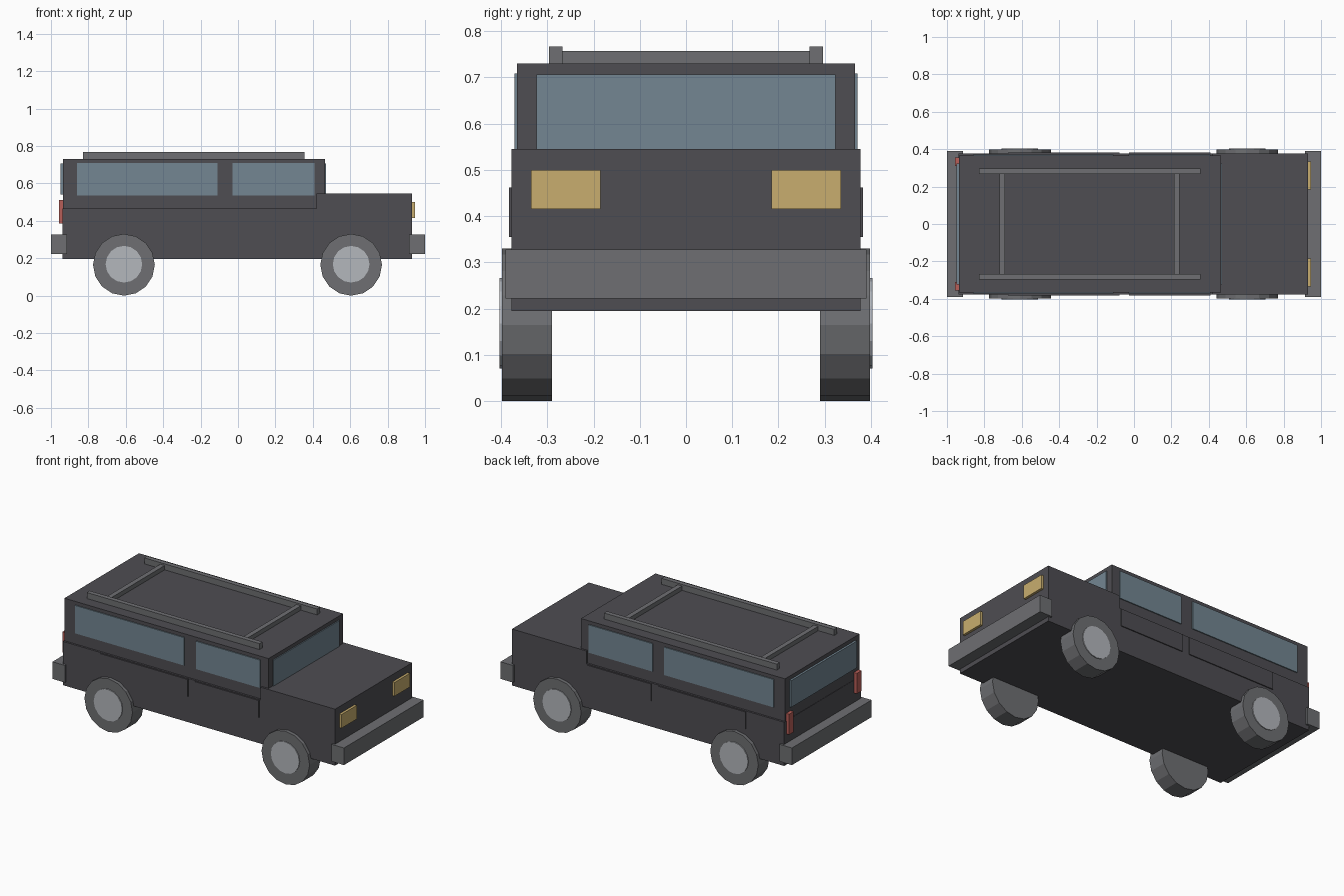
import bpy
import math

old = bpy.data.objects.get("Cube")
if old:
    bpy.data.objects.remove(old, do_unlink=True)


def material(name, rgb):
    # Convert display values (0-255) to linear
    lin = [((c / 255 + 0.055) / 1.055) ** 2.4 for c in rgb] + [1.0]
    m = bpy.data.materials.new(name)
    m.use_nodes = True
    m.diffuse_color = lin
    m.node_tree.nodes["Principled BSDF"].inputs["Base Color"].default_value = lin
    return m


paint = material("charcoal paint", (78, 77, 82))
grey = material("mid grey", (110, 111, 114))
metal = material("light metal", (180, 183, 188))
glass = material("blue grey glass", (115, 134, 146))
amber = material("amber lamp", (200, 174, 110))
red = material("red lamp", (185, 95, 88))


def finish(name, mat):
    ob = bpy.context.object
    ob.name = name
    ob.data.name = name
    ob.data.materials.append(mat)
    return ob


def box(name, mat, xs, ys, zs):
    """Box given by its extent along each axis."""
    spans = (xs, ys, zs)
    bpy.ops.mesh.primitive_cube_add(size=1, location=[(a + b) / 2 for a, b in spans])
    ob = finish(name, mat)
    for v in ob.data.vertices:
        for i, (a, b) in enumerate(spans):
            v.co[i] *= b - a
    return ob


def disc(name, mat, x, z, radius, ys, sides=16):
    """Cylinder with its axis along y."""
    bpy.ops.mesh.primitive_cylinder_add(
        vertices=sides, radius=radius, depth=abs(ys[1] - ys[0]),
        location=(x, sum(ys) / 2, z), rotation=(math.pi / 2, 0, 0))
    return finish(name, mat)


def both_sides(name, make, lo, hi):
    """Build a part on the front (-y) and back (+y) flanks."""
    make("front_" + name, (-hi, -lo))
    make("back_" + name, (lo, hi))


# Body shell
box("lower_body", paint, (-0.937, 0.93), (-0.377, 0.377), (0.195, 0.466))
box("hood", paint, (0.42, 0.93), (-0.377, 0.377), (0.46, 0.545))
box("cabin", paint, (-0.935, 0.465), (-0.365, 0.365), (0.46, 0.73))

# Windscreen and tail window
box("windscreen", glass, (0.463, 0.471), (-0.323, 0.323), (0.54, 0.706))
box("tail_window", glass, (-0.948, -0.93), (-0.323, 0.323), (0.54, 0.706))

# Bumpers
box("nose_bumper", grey, (0.913, 1.0), (-0.39, 0.39), (0.222, 0.328))
box("tail_bumper", grey, (-1.0, -0.915), (-0.39, 0.39), (0.222, 0.328))

# Side windows and door panels
for label, x0, x1 in (("long", -0.86, -0.11), ("short", -0.03, 0.41)):
    both_sides(label + "_side_window",
               lambda n, ys: box(n, glass, (x0, x1), ys, (0.535, 0.708)), 0.36, 0.371)
for label, x0, x1 in (("rear", -0.675, -0.077), ("forward", -0.027, 0.41)):
    both_sides(label + "_door_panel",
               lambda n, ys: box(n, paint, (x0, x1), ys, (0.355, 0.462)), 0.37, 0.383)

# Lamps
both_sides("headlamp", lambda n, ys: box(n, amber, (0.92, 0.945), ys, (0.415, 0.5)),
           0.185, 0.335)
both_sides("tail_lamp", lambda n, ys: box(n, red, (-0.956, -0.92), ys, (0.385, 0.512)),
           0.31, 0.355)

# Wheels
for label, x in (("tail", -0.61), ("nose", 0.605)):
    both_sides(label + "_tyre", lambda n, ys: disc(n, grey, x, 0.165, 0.165, ys), 0.29, 0.398)
    both_sides(label + "_hub", lambda n, ys: disc(n, metal, x, 0.168, 0.098, ys), 0.38, 0.403)

# Roof rack
both_sides("roof_rail", lambda n, ys: box(n, grey, (-0.83, 0.355), ys, (0.728, 0.767)),
           0.267, 0.296)
for label, x in (("tail", -0.705), ("nose", 0.229)):
    box(label + "_rack_bar", grey, (x - 0.015, x + 0.015), (-0.27, 0.27), (0.728, 0.757))
